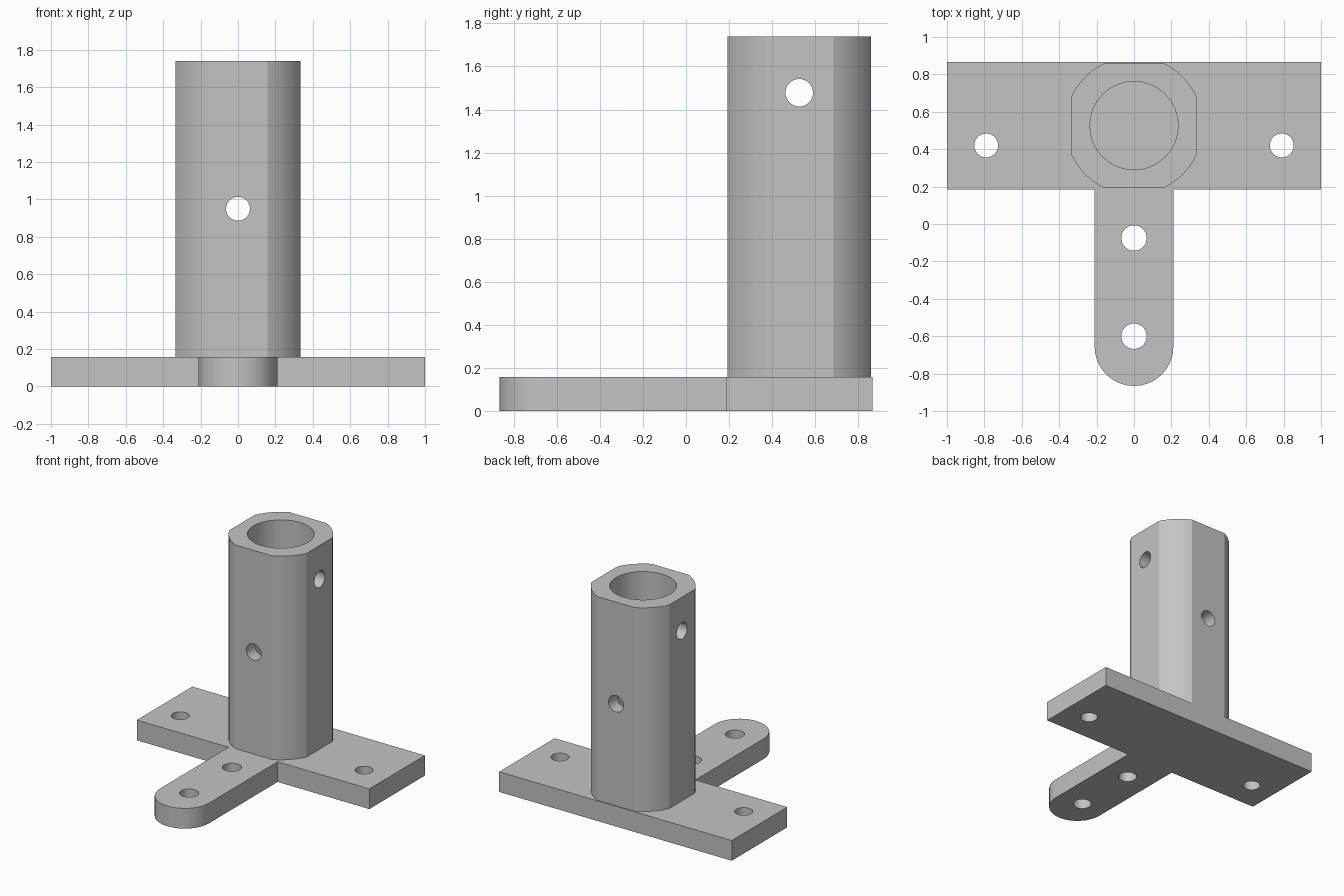
import bpy, bmesh
from math import pi, cos, sin, asin
from mathutils import Matrix, Vector

if "Cube" in bpy.data.objects:
    bpy.data.objects.remove(bpy.data.objects["Cube"], do_unlink=True)

PLATE_TOP, HEIGHT = 0.157, 1.74
FRONT, BACK = 0.185, 0.866
ARM = 0.211
TUBE_Y, FLAT, ROUND = 0.526, 0.333, 0.369

grey = bpy.data.materials.new("plain grey")
grey.use_nodes = True
colour = (0.55, 0.55, 0.55, 1)
grey.diffuse_color = colour
grey.node_tree.nodes["Principled BSDF"].inputs["Base Color"].default_value = colour


def prism(name, outline, bottom, top):
    """Extrude an outline upwards into a solid."""
    bm = bmesh.new()
    face = bm.faces.new([bm.verts.new((x, y, bottom)) for x, y in outline])
    out = bmesh.ops.extrude_face_region(bm, geom=[face])
    moved = [v for v in out["geom"] if isinstance(v, bmesh.types.BMVert)]
    bmesh.ops.translate(bm, verts=moved, vec=(0, 0, top - bottom))
    bmesh.ops.recalc_face_normals(bm, faces=bm.faces)
    mesh = bpy.data.meshes.new(name)
    bm.to_mesh(mesh)
    bm.free()
    mesh.materials.append(grey)
    obj = bpy.data.objects.new(name, mesh)
    bpy.context.collection.objects.link(obj)
    return obj


def drill(obj, centre, radius, axis, length):
    """Cut a round hole centred on a point and running along an axis."""
    bm = bmesh.new()
    turn = Vector((0, 0, 1)).rotation_difference(Vector(axis)).to_matrix().to_4x4()
    bmesh.ops.create_cone(bm, cap_ends=True, segments=32, radius1=radius,
                          radius2=radius, depth=length,
                          matrix=Matrix.Translation(centre) @ turn)
    mesh = bpy.data.meshes.new("drill")
    bm.to_mesh(mesh)
    bm.free()
    mesh.materials.append(grey)
    cutter = bpy.data.objects.new("drill", mesh)
    cutter.hide_render = True
    bpy.context.collection.objects.link(cutter)
    mod = obj.modifiers.new("hole", "BOOLEAN")
    mod.operation, mod.solver, mod.object = "DIFFERENCE", "EXACT", cutter
    bpy.context.view_layer.objects.active = obj
    bpy.ops.object.modifier_apply(modifier=mod.name)
    bpy.data.objects.remove(cutter, do_unlink=True)


# T-shaped base plate with a rounded arm
tip = -BACK + ARM
outline = [(-1, BACK), (-1, FRONT), (-ARM, FRONT)]
outline += [(ARM * cos(pi + pi * i / 16), tip + ARM * sin(pi + pi * i / 16))
            for i in range(17)]
outline += [(ARM, FRONT), (1, FRONT), (1, BACK)]
base = prism("base_plate", outline, 0, PLATE_TOP)
for x, y, radius in [(-0.79, 0.42, 0.064), (0.79, 0.42, 0.064),
                     (0, -0.075, 0.068), (0, -0.6, 0.068)]:
    drill(base, (x, y, 0), radius, (0, 0, 1), 1)

# Upright socket: a round post trimmed by four flats
edge = pi / 2 - asin(FLAT / ROUND)
corners = []
for quarter in range(4):
    for i in range(7):
        a = quarter * pi / 2 + edge + (pi / 2 - 2 * edge) * i / 6
        corners.append((ROUND * cos(a), TUBE_Y + ROUND * sin(a)))
socket = prism("socket", corners, PLATE_TOP, HEIGHT)
drill(socket, (0, TUBE_Y, 1), 0.236, (0, 0, 1), 4)
drill(socket, (0, TUBE_Y, 0.95), 0.064, (0, 1, 0), 2)
drill(socket, (0, TUBE_Y, 1.478), 0.064, (1, 0, 0), 2)

# Smooth the curved walls, keep the edges crisp
bpy.ops.object.select_all(action="DESELECT")
for obj in (base, socket):
    obj.select_set(True)
bpy.context.view_layer.objects.active = base
bpy.ops.object.shade_smooth_by_angle(angle=pi / 12)
